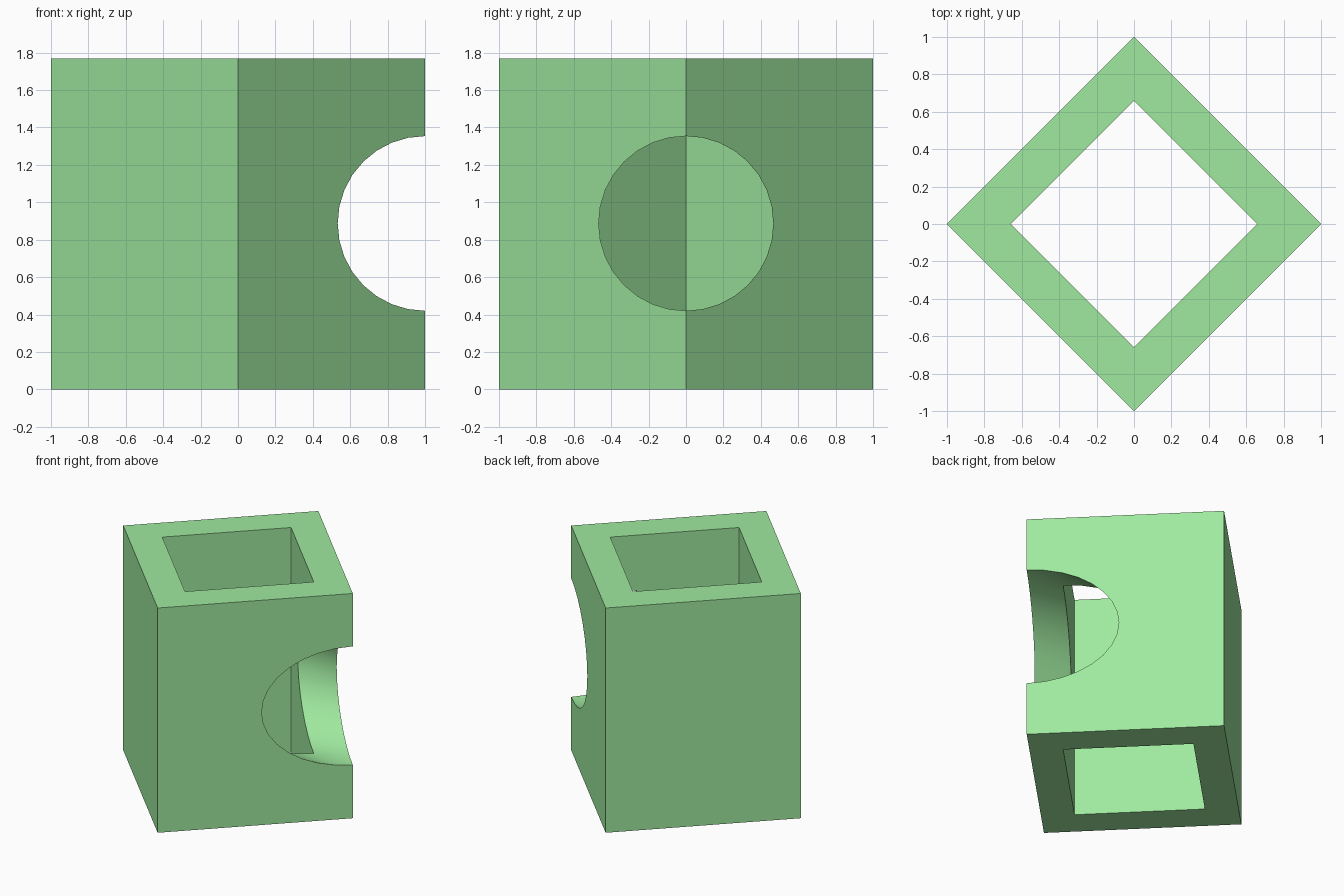
import bpy, bmesh, math

if "Cube" in bpy.data.objects:
    bpy.data.objects.remove(bpy.data.objects["Cube"])

HEIGHT = 1.77
OUTER, INNER = 1.0, 0.66
HOLE_Z, HOLE_R = 0.887, 0.467


def diamond_ring(bm, radius, z):
    return [bm.verts.new((radius * x, radius * y, z))
            for x, y in ((1, 0), (0, 1), (-1, 0), (0, -1))]


# Square tube standing on end, turned 45 degrees
bm = bmesh.new()
rings = [diamond_ring(bm, r, z) for r, z in
         ((OUTER, 0), (OUTER, HEIGHT), (INNER, HEIGHT), (INNER, 0))]
for k in range(4):
    a, b = rings[k], rings[(k + 1) % 4]
    for i in range(4):
        j = (i + 1) % 4
        bm.faces.new((a[i], a[j], b[j], b[i]))
bmesh.ops.recalc_face_normals(bm, faces=bm.faces)
mesh = bpy.data.meshes.new("square_tube")
bm.to_mesh(mesh)
bm.free()
tube = bpy.data.objects.new("square_tube", mesh)
bpy.context.collection.objects.link(tube)

# Green material
green = bpy.data.materials.new("green")
green.diffuse_color = (0.35, 0.82, 0.35, 1)
green.use_nodes = True
green.node_tree.nodes["Principled BSDF"].inputs["Base Color"].default_value = green.diffuse_color
mesh.materials.append(green)

# Round opening through the right-hand corner only
bpy.ops.mesh.primitive_cylinder_add(vertices=32, radius=HOLE_R, depth=1.5,
                                    location=(0.8, 0, HOLE_Z),
                                    rotation=(0, math.pi / 2, 0))
cutter = bpy.context.object
cutter.name = "opening_cutter"
cutter.hide_render = True
cutter.data.materials.append(green)

cut = tube.modifiers.new("opening", 'BOOLEAN')
cut.operation = 'DIFFERENCE'
cut.solver = 'EXACT'
cut.object = cutter

bpy.ops.object.select_all(action='DESELECT')
tube.select_set(True)
bpy.context.view_layer.objects.active = tube
bpy.ops.object.modifier_apply(modifier=cut.name)
bpy.data.objects.remove(cutter, do_unlink=True)
bpy.ops.object.shade_smooth_by_angle(angle=math.radians(30))
